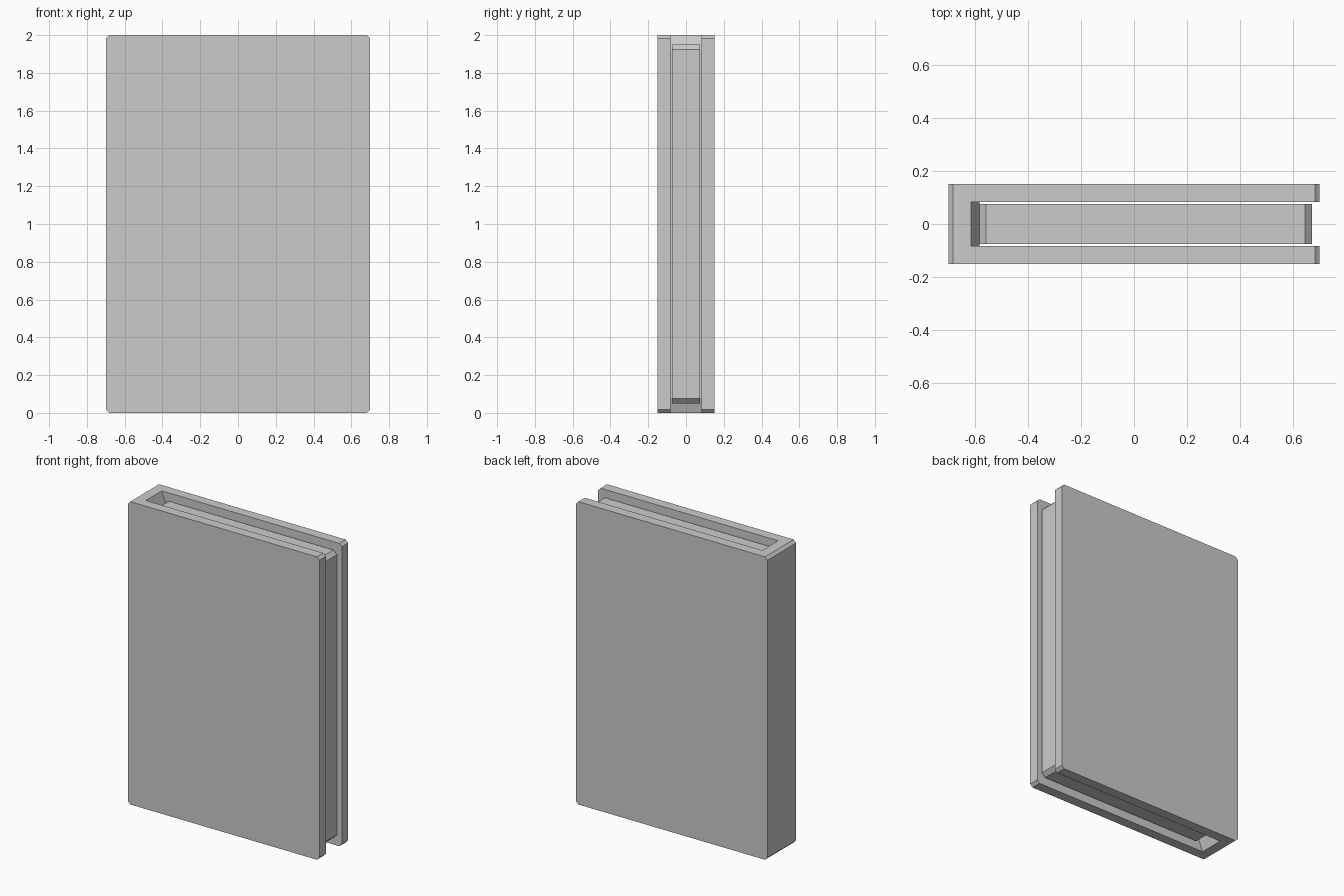
import bpy, bmesh

if "Cube" in bpy.data.objects:
    bpy.data.objects.remove(bpy.data.objects["Cube"])


def prism(name, profile, y0, y1):
    """Extrude an (x, z) outline from y0 to y1."""
    bm = bmesh.new()
    a = [bm.verts.new((x, y0, z)) for x, z in profile]
    b = [bm.verts.new((x, y1, z)) for x, z in profile]
    bm.faces.new(a)
    bm.faces.new(b[::-1])
    n = len(a)
    for i in range(n):
        j = (i + 1) % n
        bm.faces.new((a[j], a[i], b[i], b[j]))
    bmesh.ops.recalc_face_normals(bm, faces=bm.faces)
    mesh = bpy.data.meshes.new(name)
    bm.to_mesh(mesh)
    bm.free()
    obj = bpy.data.objects.new(name, mesh)
    bpy.context.collection.objects.link(obj)
    return obj


def chamfered(x0, x1, z0, z1, c):
    """Rectangle outline with cut corners."""
    return [(x0 + c, z0), (x1 - c, z0), (x1, z0 + c), (x1, z1 - c),
            (x1 - c, z1), (x0 + c, z1), (x0, z1 - c), (x0, z0 + c)]


# Cover: two boards and a spine, hollowed by a cutter open at top, bottom and fore edge
cover = prism("cover", chamfered(-0.70, 0.70, 0, 2, 0.018), -0.15, 0.15)
hollow = prism("hollow_cutter",
               [(-0.615, -0.1), (0.8, -0.1), (0.8, 2.1), (-0.615, 2.1),
                (-0.615, 2.0), (-0.583, 1.92), (-0.583, 0.08), (-0.615, 0.0)],
               -0.083, 0.083)
cut = cover.modifiers.new("hollow", 'BOOLEAN')
cut.operation = 'DIFFERENCE'
cut.solver = 'EXACT'
cut.object = hollow
hollow.hide_render = True
hollow.hide_set(True)

# Page block: recessed, with cut corners, touching the spine
prism("pages", chamfered(-0.583, 0.67, 0.05, 1.95, 0.025), -0.075, 0.075)
